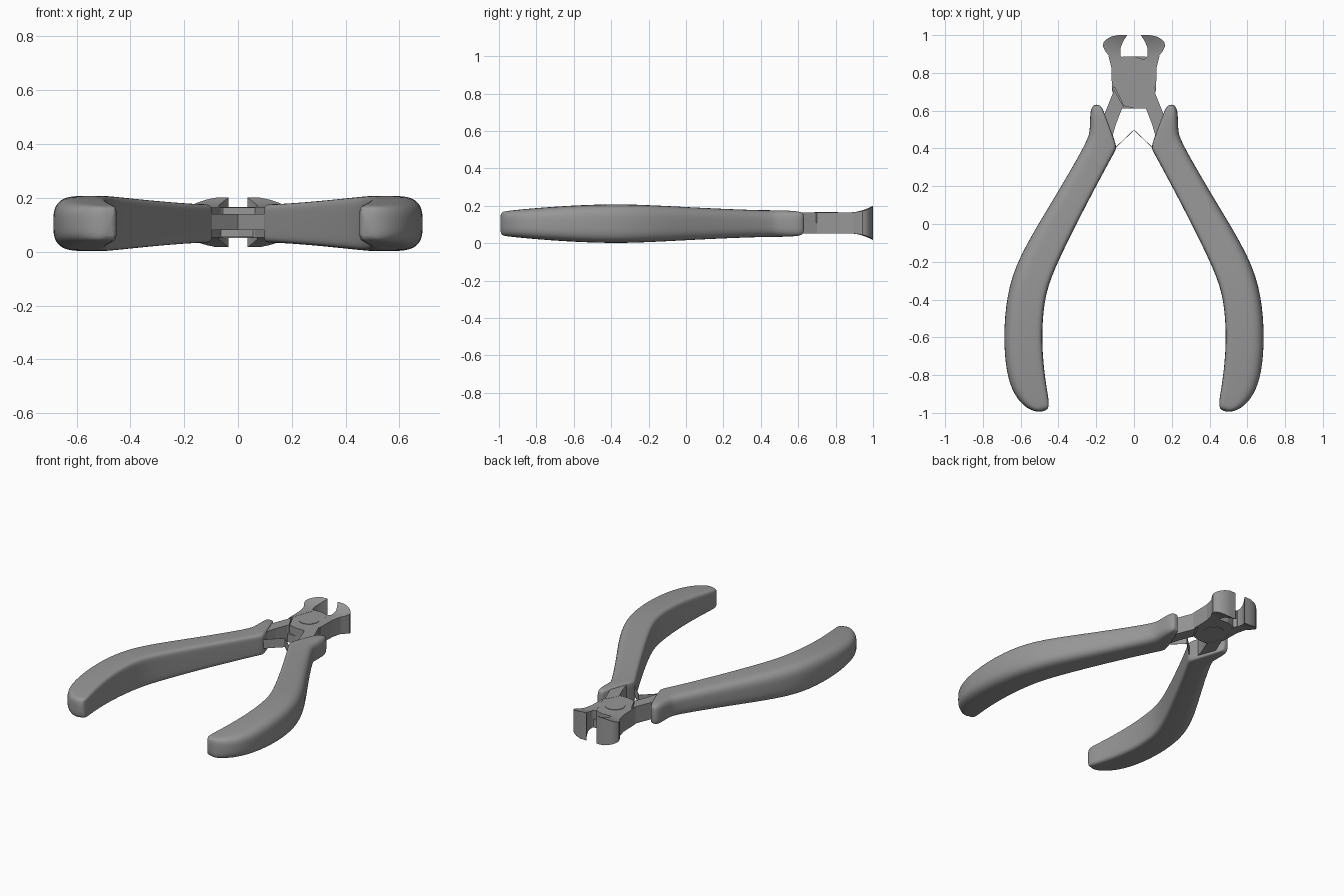
import bpy, bmesh, math

if "Cube" in bpy.data.objects:
    bpy.data.objects.remove(bpy.data.objects["Cube"])

steel = bpy.data.materials.new("mid grey")
steel.use_nodes = True
GREY = (0.31, 0.31, 0.31, 1)
steel.diffuse_color = GREY
steel.node_tree.nodes["Principled BSDF"].inputs["Base Color"].default_value = GREY

MID = 0.109           # height of the middle plane of the steel head
HALF = 0.056          # half thickness of the head


def finish(name, bm, smooth=None):
    bmesh.ops.recalc_face_normals(bm, faces=bm.faces)
    mesh = bpy.data.meshes.new(name)
    bm.to_mesh(mesh)
    bm.free()
    mesh.materials.append(steel)
    ob = bpy.data.objects.new(name, mesh)
    bpy.context.collection.objects.link(ob)
    if smooth:
        bpy.ops.object.select_all(action="DESELECT")
        ob.select_set(True)
        bpy.context.view_layer.objects.active = ob
        bpy.ops.object.shade_smooth_by_angle(angle=math.radians(smooth))
    return ob


def loft(bm, rings):
    """Skin closed rings of points and cap both ends."""
    rows = [[bm.verts.new(p) for p in ring] for ring in rings]
    n = len(rows[0])
    for a, b in zip(rows, rows[1:]):
        for i in range(n):
            j = (i + 1) % n
            bm.faces.new((a[i], a[j], b[j], b[i]))
    bm.faces.new(rows[0])
    bm.faces.new(rows[-1])


def prism(name, outline, low, high, smooth=None):
    bm = bmesh.new()
    loft(bm, [[(x, y, z) for x, y in outline] for z in (low, high)])
    return finish(name, bm, smooth)


def signed(value, power):
    return math.copysign(abs(value) ** power, value)


# Grip stations: inner edge, outer edge, half height
GRIP = [
    ((.455, -.985), (.50, -.998), .060),
    ((.449, -.95), (.565, -.982), .067),
    ((.457, -.90), (.635, -.91), .074),
    ((.476, -.78), (.677, -.79), .085),
    ((.490, -.60), (.692, -.60), .098),
    ((.476, -.40), (.676, -.38), .105),
    ((.430, -.25), (.615, -.175), .101),
    ((.270, .07), (.420, .14), .083),
    ((.137, .32), (.275, .39), .073),
    ((.098, .388), (.243, .46), .072),
    ((.092, .41), (.236, .485), .072),
    ((.112, .47), (.233, .53), .071),
    ((.145, .56), (.232, .59), .069),
    ((.168, .615), (.223, .618), .063),
    ((.185, .632), (.210, .632), .050),
]


def grip_ring(inner, outer, half, side):
    """Rounded section: crisp towards the inside, fuller towards the outside."""
    ring = []
    for i in range(28):
        a = math.tau * (i + .5) / 28
        c, s = math.cos(a), math.sin(a)
        power = 2 / 3.2 if c > 0 else 2 / 7
        t = .5 + .5 * signed(c, power)
        ring.append((side * (inner[0] + t * (outer[0] - inner[0])),
                     inner[1] + t * (outer[1] - inner[1]),
                     .105 + half * signed(s, power)))
    return ring


# Jaw stations: inner edge and outer edge, from the head to the cutting tip
JAW = [
    ((.060, .84), (.120, .83)),
    ((.070, .885), (.133, .89)),
    ((.072, .91), (.152, .915)),
    ((.070, .935), (.165, .943)),
    ((.062, .955), (.160, .963)),
    ((.052, .975), (.143, .980)),
    ((.044, .988), (.118, .993)),
    ((.036, 1.0), (.085, 1.0)),
]


def jaw_half(x, y):
    flare = max(0, (y - .87) / .13) ** 2
    return HALF + .036 * flare - .12 * max(0, x - .08) * flare


def jaw_ring(inner, outer, side):
    pts = [(inner[0] + (outer[0] - inner[0]) * k / 5,
            inner[1] + (outer[1] - inner[1]) * k / 5) for k in range(6)]
    top = [(side * x, y, MID + jaw_half(x, y)) for x, y in pts]
    return top + [(x, y, 2 * MID - z) for x, y, z in reversed(top)]


# Shared outlines, drawn for the +x side
SHOULDER = [(.055, .87), (.070, .89), (.135, .89), (.120, .83), (.116, .70)]
ARM = [(.055, .62), (.063, .612), (.095, .53), (.115, .46), (.17, .46),
       (.165, .56), (.155, .585), (.105, .71)]
# Lap plate running from the -x jaw to the +x arm
LAP = [(-.07, .885), (0, .888), (.055, .87), (.085, .79), (.115, .70),
       (.105, .69), (.063, .612), (0, .612), (-.055, .625),
       (-.085, .69), (-.113, .74), (-.116, .77), (-.120, .83), (-.125, .86)]

for side, label in ((1, "left"), (-1, "right")):
    bm = bmesh.new()
    loft(bm, [grip_ring(*s, side) for s in GRIP])
    grip = finish(label + "_grip", bm, 50)
    sub = grip.modifiers.new("smooth", "SUBSURF")
    sub.levels = sub.render_levels = 2

    bm = bmesh.new()
    loft(bm, [jaw_ring(*s, side) for s in JAW])
    finish(label + "_jaw", bm, 35)

    mirror = lambda pts: [(side * x, y) for x, y in pts]
    prism(label + "_shoulder", mirror(SHOULDER), MID - HALF, MID + HALF)
    prism(label + "_arm", mirror(ARM), MID - HALF, MID + HALF)
    # The +x arm carries the upper plate, the -x arm the lower one
    low, high = (MID, MID + HALF - .001) if side > 0 else (MID - HALF + .001, MID)
    prism(label + "_lap_plate", mirror(LAP), low, high)

    # Thin return-spring leaf between the grip and the middle
    leaf = [(0, .50), (.12, .385), (.12, .381), (0, .496)]
    prism(label + "_spring_leaf", mirror(leaf), .08, .14)

# Pivot pin showing as a flat disc on both faces
disc = [(.062 * math.cos(math.tau * i / 40), .75 + .062 * math.sin(math.tau * i / 40))
        for i in range(40)]
prism("pivot_pin", disc, MID - HALF - .002, MID + HALF + .002, 30)
